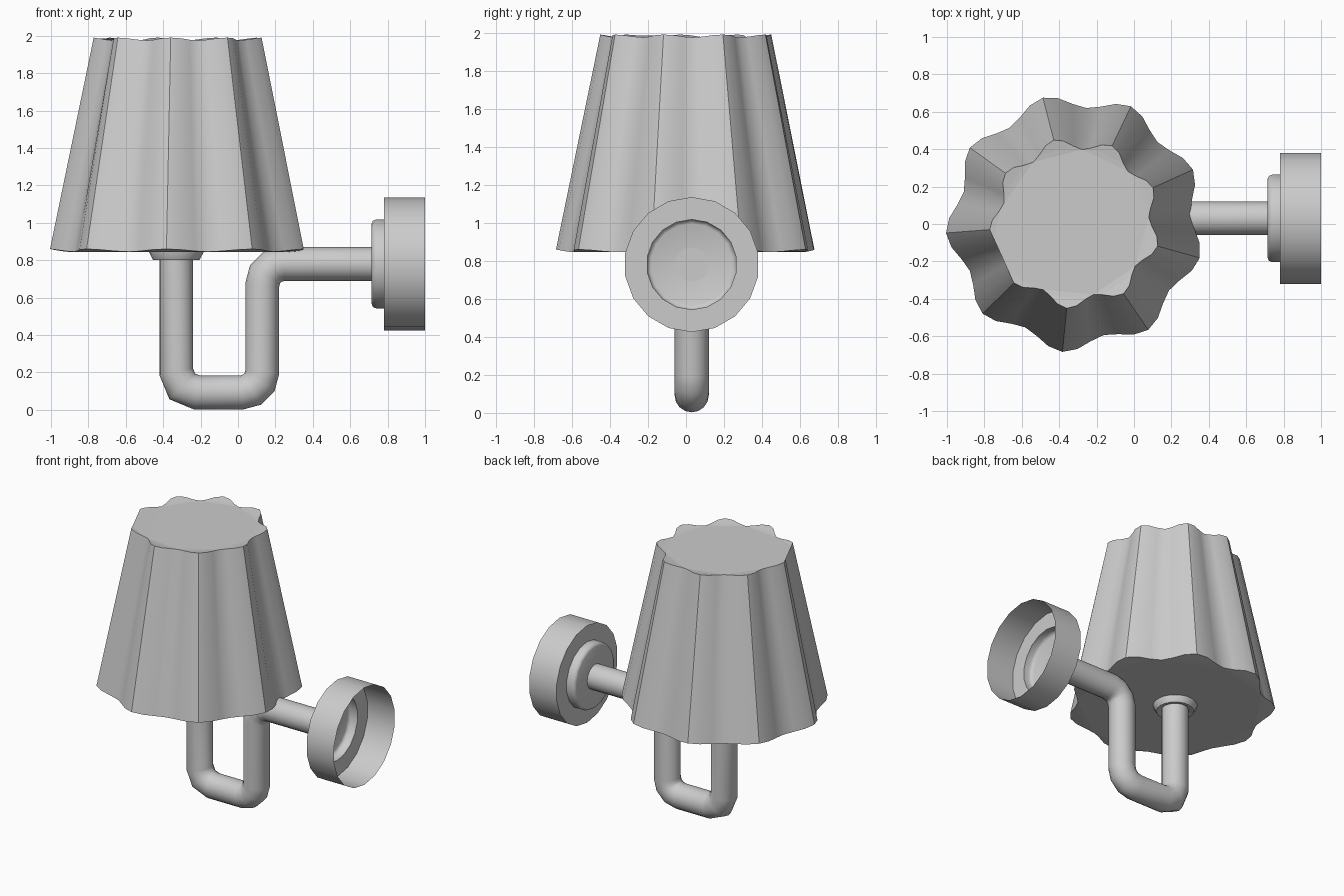
import bpy, bmesh, math
from mathutils import Vector

if "Cube" in bpy.data.objects:
    bpy.data.objects.remove(bpy.data.objects["Cube"], do_unlink=True)

grey = bpy.data.materials.new("light_grey")
grey.use_nodes = True
grey.diffuse_color = (0.6, 0.6, 0.6, 1)
grey.node_tree.nodes["Principled BSDF"].inputs["Base Color"].default_value = (0.6, 0.6, 0.6, 1)

ARM_Y = 0.03


def finish(bm, name, angle):
    bmesh.ops.recalc_face_normals(bm, faces=bm.faces)
    mesh = bpy.data.meshes.new(name)
    bm.to_mesh(mesh)
    bm.free()
    mesh.materials.append(grey)
    obj = bpy.data.objects.new(name, mesh)
    bpy.context.collection.objects.link(obj)
    bpy.ops.object.select_all(action='DESELECT')
    obj.select_set(True)
    bpy.context.view_layer.objects.active = obj
    bpy.ops.object.shade_smooth_by_angle(angle=math.radians(angle))
    return obj


def bridge(bm, rings):
    for a, b in zip(rings, rings[1:]):
        for i in range(len(a)):
            j = (i + 1) % len(a)
            bm.faces.new((a[i], a[j], b[j], b[i]))


def turned(name, profile, origin, axis, side, sides, angle=35):
    """Revolve (radius, distance along axis) points; cap rings at the start."""
    bm = bmesh.new()
    axis, side = Vector(axis), Vector(side)
    other = axis.cross(side)
    rings = []
    for r, d in profile:
        rings.append([bm.verts.new(Vector(origin) + axis * d + r * (
            side * math.cos(t) + other * math.sin(t)))
            for t in (math.tau * i / sides for i in range(sides))])
    bridge(bm, rings)
    bm.faces.new(rings[0])
    return finish(bm, name, angle)


# Fluted shade: nine lobes whose valleys dip slightly at both rims
LOBES, STEPS = 9, 6
bm = bmesh.new()
rings = []
for z, valley, peak in ((0.845, 0.618, 0.692), (1.975, 0.395, 0.458)):
    ring = []
    for i in range(LOBES * STEPS):
        lift = 0.5 + 0.5 * math.cos(math.tau * i / STEPS)
        t = math.tau * i / (LOBES * STEPS) + math.radians(24.4)
        r = valley + (peak - valley) * lift
        ring.append(bm.verts.new((r * math.cos(t) - 0.315,
                                  r * math.sin(t) + 0.005, z + 0.015 * lift)))
    rings.append(ring)
bridge(bm, rings)
caps = [bm.faces.new(ring) for ring in rings]
bmesh.ops.triangulate(bm, faces=caps)
shade = finish(bm, "lamp_shade", 35)
for p in shade.data.polygons:
    if abs(p.normal.z) > 0.8:
        p.use_smooth = False


# Bent arm: centre line in the xz plane with rounded corners
def corner(cx, cz, start, end, steps, r=0.11):
    return [(cx + r * math.cos(a), cz + r * math.sin(a)) for a in
            (math.radians(start + (end - start) * i / steps) for i in range(steps + 1))]


path = [(-0.33, 0.87)]
path += corner(-0.22, 0.203, 180, 270, 2)
path += corner(0.02, 0.203, 270, 360, 3)
path += corner(0.24, 0.67, 180, 90, 3)
path += [(0.72, 0.78)]

bm = bmesh.new()
rings = []
SIDES, RADIUS = 16, 0.09
for i, p in enumerate(path):
    p = Vector(p)
    before = (p - Vector(path[i - 1])).normalized() if i else None
    after = (Vector(path[i + 1]) - p).normalized() if i < len(path) - 1 else before
    before = before or after
    tangent = (before + after).normalized()
    normal = Vector((-tangent.y, tangent.x)) / tangent.dot(before)
    ring = []
    for k in range(SIDES):
        t = math.tau * k / SIDES
        q = p + normal * RADIUS * math.cos(t)
        ring.append(bm.verts.new((q.x, ARM_Y + RADIUS * math.sin(t), q.y)))
    rings.append(ring)
bridge(bm, rings)
bm.faces.new(rings[0])
bm.faces.new(rings[-1])
finish(bm, "bent_arm", 50)

# Collar under the shade
turned("shade_collar", [(0.085, 0.815), (0.105, 0.802), (0.125, 0.802), (0.147, 0.845), (0.147, 0.86)],
       (-0.33, ARM_Y, 0), (0, 0, 1), (1, 0, 0), 18)

# Hollow wall mount, open towards the wall
turned("wall_mount", [(0.215, 0.715), (0.23, 0.721), (0.237, 0.737), (0.237, 0.78),
                      (0.355, 0.78), (0.355, 1.0)],
       (0, ARM_Y, 0.78), (1, 0, 0), (0, 0, 1), 18, 50)
